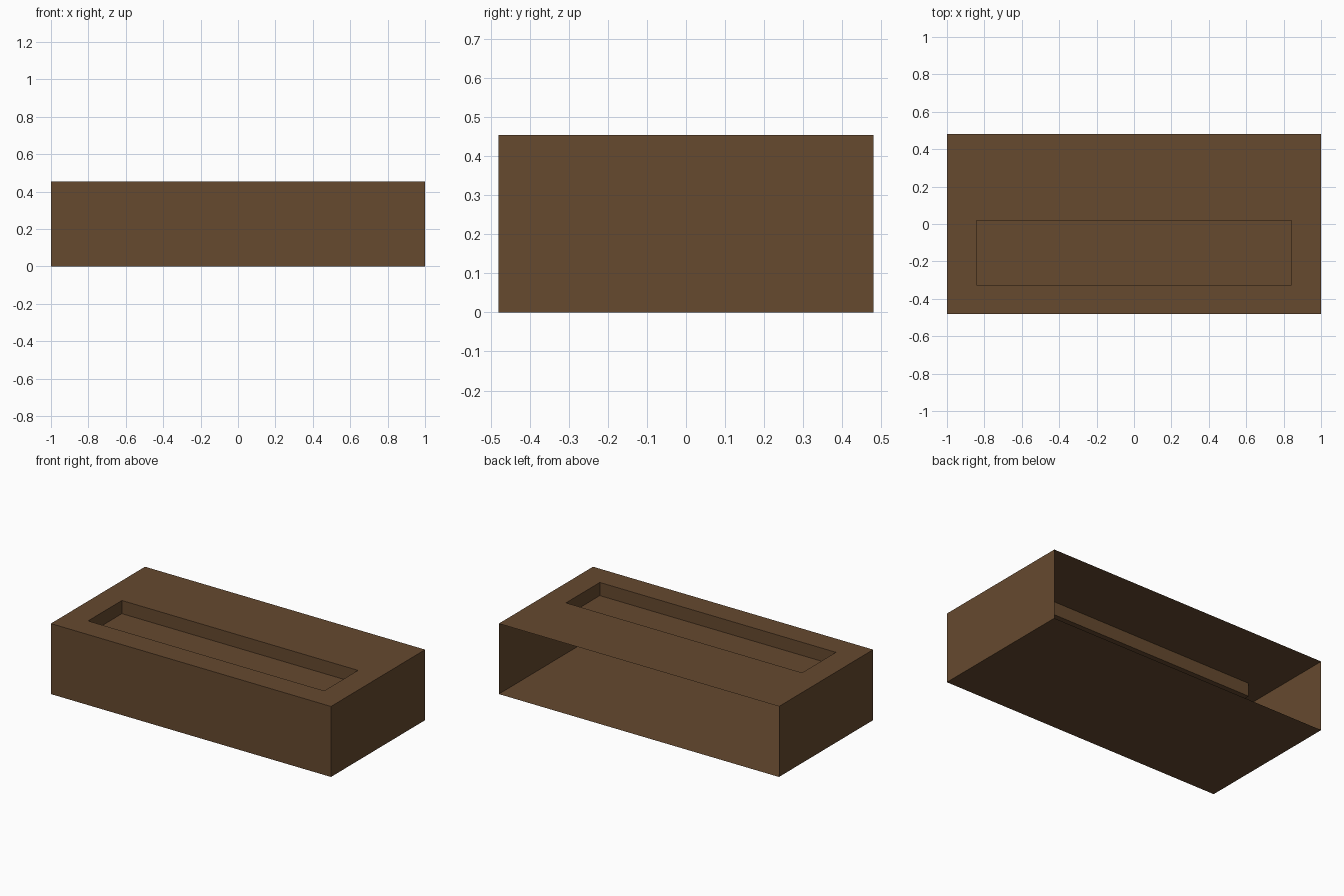
import bpy
import bmesh
from mathutils import Matrix

old = bpy.data.objects.get("Cube")
if old:
    bpy.data.objects.remove(old, do_unlink=True)

HEIGHT, DEPTH = 0.455, 0.96
RECESS_X, RECESS_FRONT, RECESS_BACK, RECESS_DEPTH = 0.843, -0.325, 0.02, 0.085

# Brown finish
brown = bpy.data.materials.new("dark_brown")
colour = (0.133, 0.067, 0.028, 1)
brown.diffuse_color = colour
brown.use_nodes = True
brown.node_tree.nodes["Principled BSDF"].inputs["Base Color"].default_value = colour

# Thin-walled box
bm = bmesh.new()
bmesh.ops.create_cube(bm, size=1, matrix=Matrix.Translation((0, 0, HEIGHT / 2))
                      @ Matrix.Diagonal((2, DEPTH, HEIGHT, 1)))
bm.normal_update()

# Open back
back = max(bm.faces, key=lambda f: f.normal.y)
bmesh.ops.delete(bm, geom=[back], context='FACES_ONLY')

# Tray recess in the top: a rim inset, then a sunken floor
top = max(bm.faces, key=lambda f: f.normal.z)
for drop in (0, RECESS_DEPTH):
    bmesh.ops.inset_individual(bm, faces=[top], thickness=0.02, depth=0)
    middle = top.calc_center_median()
    for v in top.verts:
        v.co.x = RECESS_X if v.co.x > middle.x else -RECESS_X
        v.co.y = RECESS_BACK if v.co.y > middle.y else RECESS_FRONT
        v.co.z = HEIGHT - drop

bm.normal_update()
mesh = bpy.data.meshes.new("open_box")
bm.to_mesh(mesh)
bm.free()
mesh.materials.append(brown)
box = bpy.data.objects.new("open_box", mesh)
bpy.context.collection.objects.link(box)
